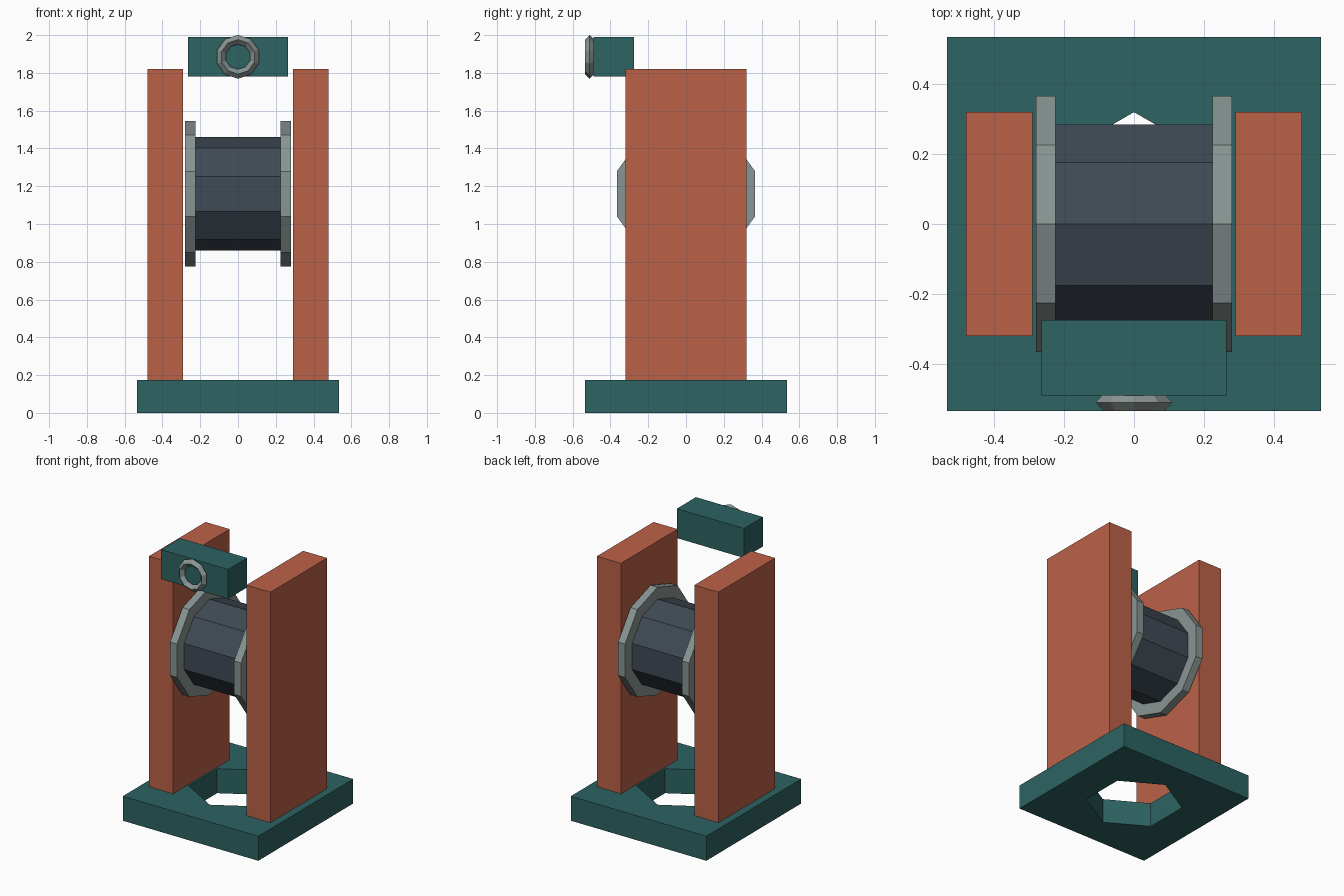
import bpy, bmesh, math
from mathutils import Matrix, Vector

if "Cube" in bpy.data.objects:
    bpy.data.objects.remove(bpy.data.objects["Cube"])


def material(name, rgb):
    m = bpy.data.materials.new(name)
    m.diffuse_color = (*rgb, 1)
    m.use_nodes = True
    m.node_tree.nodes["Principled BSDF"].inputs["Base Color"].default_value = m.diffuse_color
    return m


TEAL = material("dark teal", (0.026, 0.125, 0.122))
CLAY = material("terracotta", (0.50, 0.120, 0.064))
SLATE = material("dark slate", (0.051, 0.068, 0.090))
STEEL = material("grey steel", (0.25, 0.30, 0.29))


def finish(name, bm, mat):
    bmesh.ops.recalc_face_normals(bm, faces=bm.faces)
    me = bpy.data.meshes.new(name)
    bm.to_mesh(me)
    bm.free()
    me.materials.append(mat)
    ob = bpy.data.objects.new(name, me)
    bpy.context.collection.objects.link(ob)
    return ob


def box(name, lo, hi, mat):
    lo, hi = Vector(lo), Vector(hi)
    bm = bmesh.new()
    bmesh.ops.create_cube(bm, size=1, matrix=Matrix.Translation((lo + hi) / 2)
                          @ Matrix.Diagonal((*(hi - lo), 1)))
    return finish(name, bm, mat)


def drum(name, x0, x1, radius, mat, z=1.16, sides=10):
    """Ten-sided cylinder along x with a corner pointing straight up."""
    bm = bmesh.new()
    ring = [bm.verts.new((x0, radius * math.sin(a), z + radius * math.cos(a)))
            for a in (math.tau * i / sides for i in range(sides))]
    face = bm.faces.new(ring)
    ext = bmesh.ops.extrude_face_region(bm, geom=[face], use_keep_orig=True)
    moved = [g for g in ext["geom"] if isinstance(g, bmesh.types.BMVert)]
    bmesh.ops.translate(bm, verts=moved, vec=(x1 - x0, 0, 0))
    return finish(name, bm, mat)


# Base plate with a hexagonal through hole
base = box("base_plate", (-0.535, -0.535, 0), (0.535, 0.535, 0.175), TEAL)
bm = bmesh.new()
bmesh.ops.create_cone(bm, cap_ends=True, segments=6, radius1=0.32, radius2=0.32,
                      depth=1, matrix=Matrix.Rotation(math.pi / 2, 4, 'Z'))
# put a hexagon corner on the y axis
if max(v.co.y for v in bm.verts) < 0.3:
    bmesh.ops.rotate(bm, verts=bm.verts, matrix=Matrix.Rotation(math.pi / 6, 3, 'Z'))
cutter = finish("hole_cutter", bm, TEAL)
cutter.hide_render = True
cutter.hide_viewport = True
cut = base.modifiers.new("hole", 'BOOLEAN')
cut.operation = 'DIFFERENCE'
cut.solver = 'EXACT'
cut.object = cutter

# Side posts and drum flanges
for side, s in (("left", -1), ("right", 1)):
    xs = sorted((s * 0.29, s * 0.48))
    box(side + "_post", (xs[0], -0.32, 0.175), (xs[1], 0.32, 1.82), CLAY)
    xs = sorted((s * 0.225, s * 0.28))
    drum(side + "_flange", xs[0], xs[1], 0.385, STEEL)

# Drum
drum("drum", -0.225, 0.225, 0.30, SLATE)

# Top block
box("top_block", (-0.265, -0.49, 1.78), (0.265, -0.275, 1.99), TEAL)

# Ring on the front of the block: diamond section swept around y
bm = bmesh.new()
N, R, r = 10, 0.091, 0.025
loops = []
for i in range(N):
    a = math.tau * i / N
    loops.append([bm.verts.new(((R + r * math.cos(b)) * math.sin(a),
                                -0.51 + r * math.sin(b),
                                1.885 + (R + r * math.cos(b)) * math.cos(a)))
                  for b in (math.tau * j / 4 for j in range(4))])
for i in range(N):
    p, q = loops[i], loops[(i + 1) % N]
    for j in range(4):
        k = (j + 1) % 4
        bm.faces.new((p[j], p[k], q[k], q[j]))
finish("front_ring", bm, STEEL)
